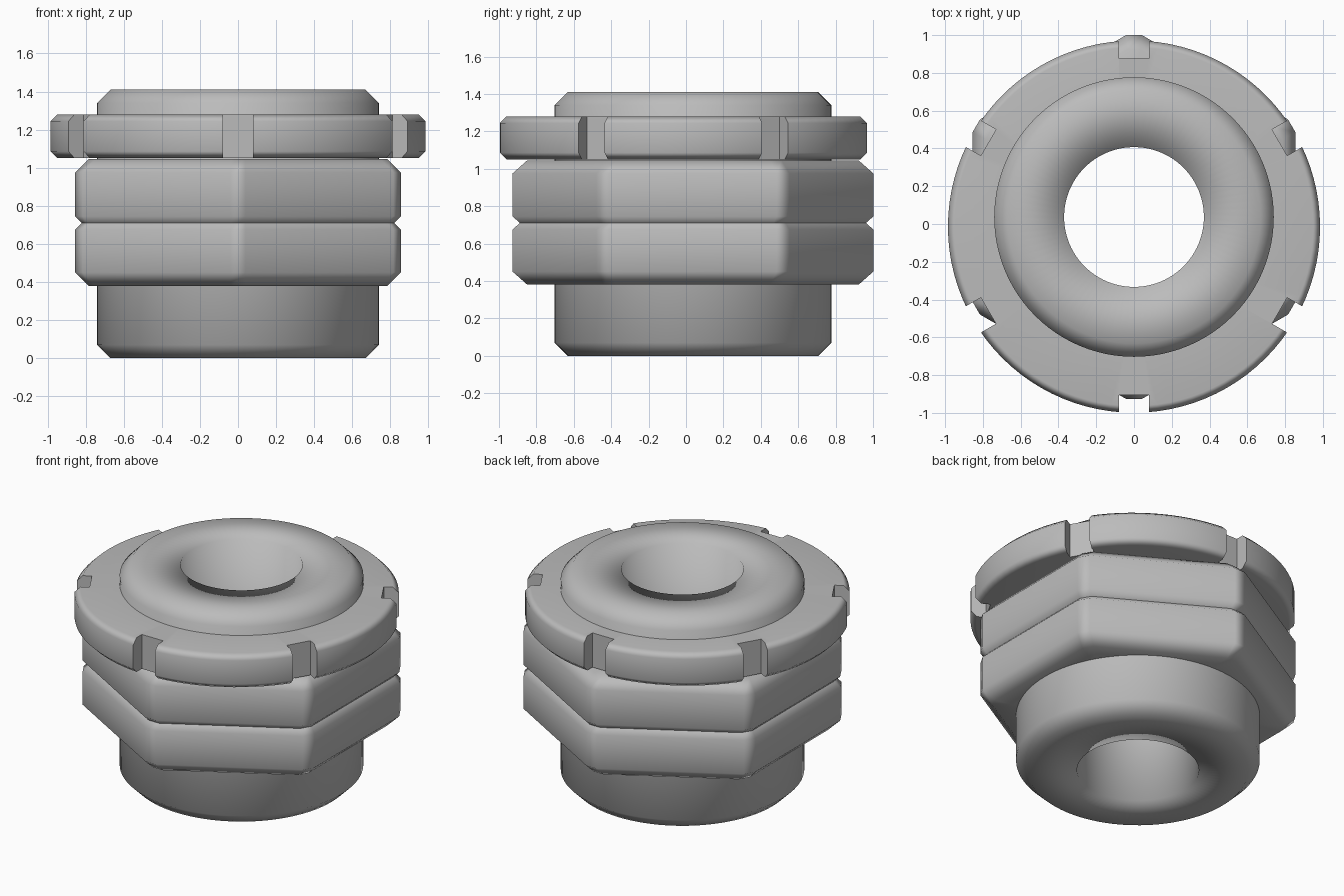
import bpy, bmesh
from math import cos, sin, pi, radians
from mathutils import Vector, Matrix

if "Cube" in bpy.data.objects:
    bpy.data.objects.remove(bpy.data.objects["Cube"])

steel = bpy.data.materials.new("grey_steel")
steel.use_nodes = True
GREY = (0.5, 0.5, 0.5, 1)
steel.diffuse_color = GREY
steel.node_tree.nodes["Principled BSDF"].inputs["Base Color"].default_value = GREY


def circle(n=96):
    return [Vector((cos(2 * pi * i / n), sin(2 * pi * i / n))) for i in range(n)]


def clipped_hexagon(clip):
    """Hexagon of unit apothem, points on +y and -y, corners cut off."""
    corners = [Vector((cos(a), sin(a))) / cos(pi / 6)
               for a in (radians(30 + 60 * k) for k in range(6))]
    points = []
    for i, c in enumerate(corners):
        points += [c.lerp(corners[i - 1], clip), c.lerp(corners[(i + 1) % 6], clip)]
    return points


def annular_solid(name, outline, profile, y):
    """Sweep a closed (scale, z) profile around an outline."""
    bm = bmesh.new()
    loops = [[bm.verts.new((p.x * s, p.y * s + y, z)) for p in outline] for s, z in profile]
    n = len(outline)
    for k, a in enumerate(loops):
        b = loops[(k + 1) % len(loops)]
        for i in range(n):
            j = (i + 1) % n
            bm.faces.new((a[i], a[j], b[j], b[i]))
    bmesh.ops.recalc_face_normals(bm, faces=bm.faces)
    mesh = bpy.data.meshes.new(name)
    bm.to_mesh(mesh)
    bm.free()
    mesh.materials.append(steel)
    obj = bpy.data.objects.new(name, mesh)
    bpy.context.collection.objects.link(obj)
    return obj


def chamfered(inner, outer, z0, z1, c):
    return [(inner, z0), (outer - c, z0), (outer, z0 + c),
            (outer, z1 - c), (outer - c, z1), (inner, z1)]


def smooth(obj, angle, weighted):
    bpy.ops.object.select_all(action="DESELECT")
    obj.select_set(True)
    bpy.context.view_layer.objects.active = obj
    bpy.ops.object.shade_smooth_by_angle(angle=radians(angle))
    if weighted:
        mod = obj.modifiers.new("weighted_normals", "WEIGHTED_NORMAL")
        mod.keep_sharp = True


# Threaded sleeve with a straight bore
AXIS_Y = 0.037
sleeve = annular_solid("sleeve", circle(), chamfered(0.37, 0.74, 0, 1.41, 0.07), AXIS_Y)
smooth(sleeve, 120, False)

# Two stacked hexagonal nuts, overlapping to leave a groove between them
for name, z0, z1 in (("lower_hex_nut", 0.38, 0.745), ("upper_hex_nut", 0.675, 1.045)):
    nut = annular_solid(name, clipped_hexagon(0.046),
                        chamfered(0.6, 0.855, z0, z1, 0.07), AXIS_Y)
    smooth(nut, 60, True)

# Slotted locking ring, slightly off the sleeve axis
RING_Y = -0.014
ring = annular_solid("slotted_lock_ring", circle(),
                     chamfered(0.62, 0.985, 1.05, 1.28, 0.036), RING_Y)

# Six spanner slots cut from the rim
bm = bmesh.new()
for k in range(6):
    place = (Matrix.Translation((0, RING_Y, 1.16))
             @ Matrix.Rotation(radians(30 + 60 * k), 4, "Z")
             @ Matrix.Translation((1.04, 0, 0))
             @ Matrix.Diagonal((0.3, 0.16, 0.6, 1)))
    bmesh.ops.create_cube(bm, size=1, matrix=place)
cut_mesh = bpy.data.meshes.new("slot_cutter")
bm.to_mesh(cut_mesh)
bm.free()
cut_mesh.materials.append(steel)
cutter = bpy.data.objects.new("slot_cutter", cut_mesh)
bpy.context.collection.objects.link(cutter)
cutter.hide_render = True
boolean = ring.modifiers.new("slots", "BOOLEAN")
boolean.operation = "DIFFERENCE"
boolean.solver = "EXACT"
boolean.object = cutter
bpy.context.view_layer.objects.active = ring
bpy.ops.object.modifier_apply(modifier=boolean.name)
bpy.data.objects.remove(cutter)
smooth(ring, 60, True)
